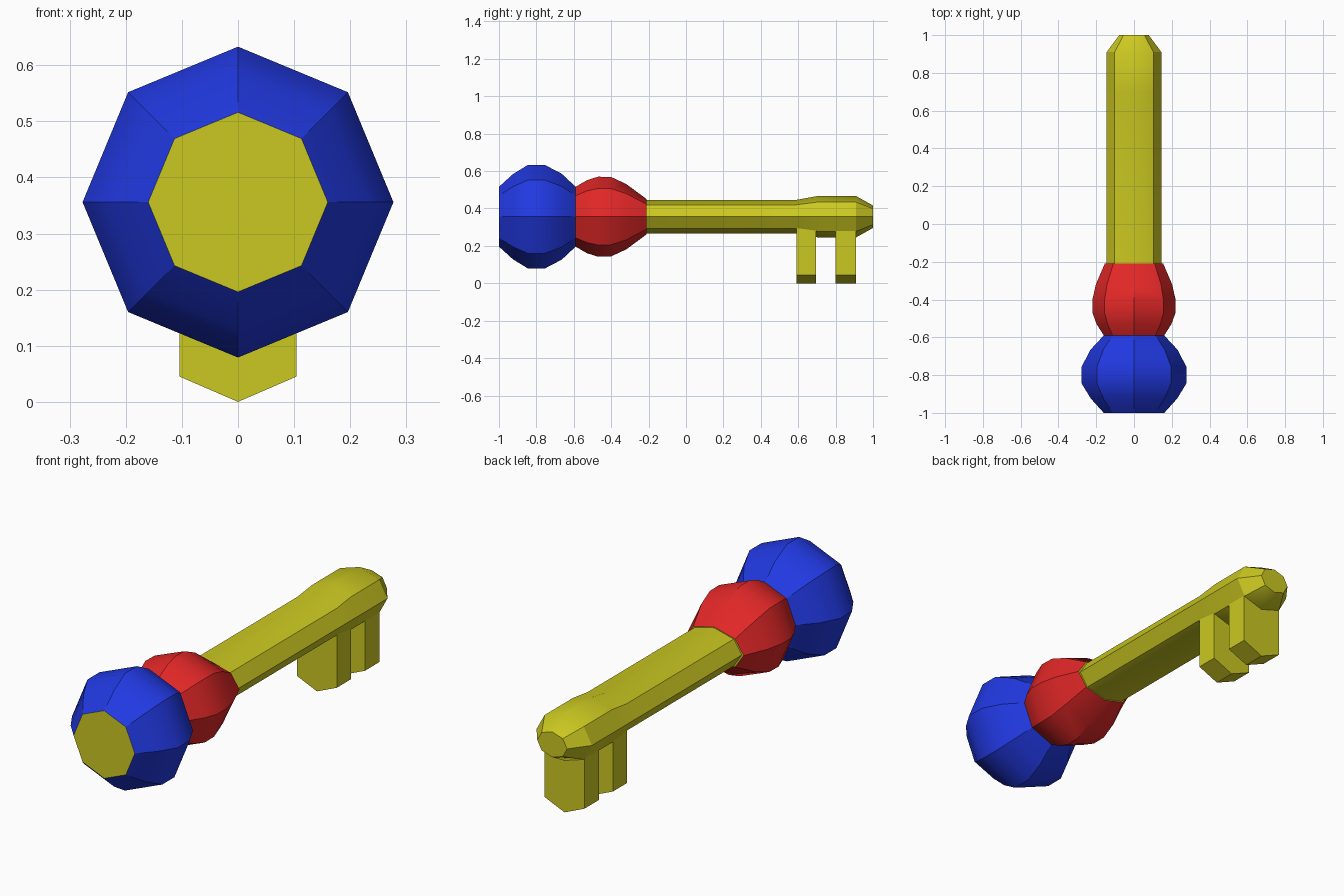
import bpy, bmesh, math

if "Cube" in bpy.data.objects:
    bpy.data.objects.remove(bpy.data.objects["Cube"])

ZC = 0.356  # height of the long axis
SIDES = 8


def material(name, rgb):
    m = bpy.data.materials.new(name)
    m.diffuse_color = (*rgb, 1)
    m.use_nodes = True
    m.node_tree.nodes["Principled BSDF"].inputs["Base Color"].default_value = m.diffuse_color
    return m


YELLOW = material("yellow", (0.60, 0.58, 0.015))
RED = material("red", (0.75, 0.02, 0.02))
BLUE = material("blue", (0.015, 0.04, 0.75))


def finish(name, bm, mat):
    bmesh.ops.recalc_face_normals(bm, faces=bm.faces)
    me = bpy.data.meshes.new(name)
    bm.to_mesh(me)
    bm.free()
    me.materials.append(mat)
    ob = bpy.data.objects.new(name, me)
    bpy.context.collection.objects.link(ob)
    bpy.ops.object.select_all(action='DESELECT')
    ob.select_set(True)
    bpy.context.view_layer.objects.active = ob
    bpy.ops.object.shade_smooth_by_angle(angle=math.radians(32))
    return ob


def ring(bm, y, rx, rz):
    return [bm.verts.new((rx * math.cos(a), y, ZC + rz * math.sin(a)))
            for a in (math.tau * i / SIDES for i in range(SIDES))]


def loft(name, sections, mat, cap_end=False):
    """Skin octagonal sections (y, x radius, z radius)."""
    bm = bmesh.new()
    rings = [ring(bm, *s) for s in sections]
    for a, b in zip(rings, rings[1:]):
        for i in range(SIDES):
            j = (i + 1) % SIDES
            bm.faces.new((a[i], a[j], b[j], b[i]))
    if cap_end:
        bm.faces.new(rings[-1])
    return finish(name, bm, mat)


# Blue knob
knob = [(-1, .16), (-.925, .228), (-.845, .277), (-.755, .277), (-.665, .23), (-.59, .16)]
loft("knob", [(y, r, r) for y, r in knob], BLUE)

# Yellow disc closing the knob
bm = bmesh.new()
bm.faces.new(ring(bm, -1, .16, .16))
cap = finish("knob_cap", bm, YELLOW)
if cap.data.polygons[0].normal.y > 0:
    cap.data.flip_normals()

# Red collar, flattening to meet the shaft
loft("collar", [(-.59, .16, .16), (-.53, .198, .195), (-.47, .22, .214), (-.40, .22, .212),
                (-.32, .202, .175), (-.21, .155, .094)], RED)

# Shaft with a thicker end and a tapered tip
loft("shaft", [(-.21, .155, .094), (-.21, .145, .09), (.59, .145, .09), (.70, .145, .11),
               (.91, .145, .11), (1.0, .078, .06)], YELLOW, cap_end=True)

# Two teeth with pointed bottoms
outline = [(-.104, .30), (-.104, .045), (0, 0), (.104, .045), (.104, .30)]
for name, y0, y1 in (("inner_tooth", .59, .695), ("outer_tooth", .80, .908)):
    bm = bmesh.new()
    face = bm.faces.new([bm.verts.new((x, y0, z)) for x, z in outline])
    ext = bmesh.ops.extrude_face_region(bm, geom=[face])
    bmesh.ops.translate(bm, vec=(0, y1 - y0, 0),
                        verts=[g for g in ext["geom"] if isinstance(g, bmesh.types.BMVert)])
    finish(name, bm, YELLOW)
